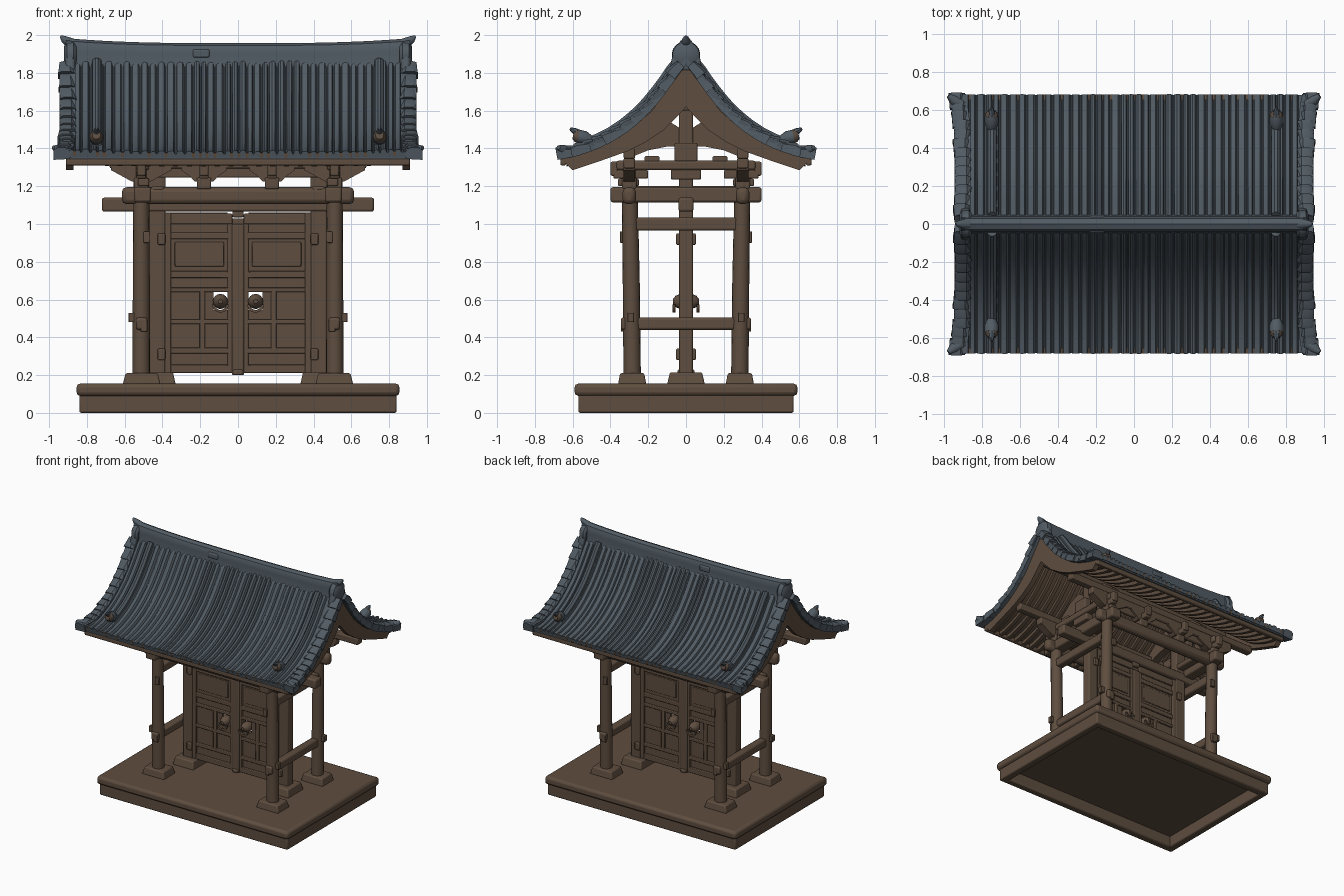
import bpy, bmesh, math, random
from mathutils import Vector

random.seed(4)
old = bpy.data.objects.get("Cube")
if old:
    bpy.data.objects.remove(old, do_unlink=True)

def material(name, rgb):
    m = bpy.data.materials.new(name)
    m.use_nodes = True
    m.diffuse_color = (*rgb, 1)
    m.node_tree.nodes["Principled BSDF"].inputs["Base Color"].default_value = (*rgb, 1)
    return m

TIMBER = material("brown timber", (0.113, 0.075, 0.050))
SLATE = material("blue grey tile", (0.083, 0.105, 0.126))
OLD = material("weathered brown", (0.105, 0.074, 0.054))

def finish(name, bm, mat, mirror="", bevel=0.0):
    bmesh.ops.recalc_face_normals(bm, faces=bm.faces)
    mesh = bpy.data.meshes.new(name)
    bm.to_mesh(mesh)
    bm.free()
    mesh.materials.append(mat)
    ob = bpy.data.objects.new(name, mesh)
    bpy.context.collection.objects.link(ob)
    if mirror:
        mod = ob.modifiers.new("mirror", "MIRROR")
        mod.use_axis = ["X" in mirror, "Y" in mirror, False]
        mod.use_mirror_merge = False
    if bevel:
        mod = ob.modifiers.new("bevel", "BEVEL")
        mod.width, mod.segments = bevel, 2
    bpy.ops.object.select_all(action="DESELECT")
    ob.select_set(True)
    bpy.context.view_layer.objects.active = ob
    bpy.ops.object.shade_smooth_by_angle(angle=math.radians(35))

def loft(bm, rings):
    rows = [[bm.verts.new(p) for p in ring] for ring in rings]
    n = len(rows[0])
    for a, b in zip(rows, rows[1:]):
        for i in range(n):
            bm.faces.new((a[i], a[(i + 1) % n], b[(i + 1) % n], b[i]))
    bm.faces.new(rows[0])
    bm.faces.new(rows[-1])

def boxes(name, parts, mat=TIMBER, mirror="", bevel=0.008, taper=1.0):
    """Boxes between (low, high) ranges on each axis, narrowed towards the top."""
    bm = bmesh.new()
    for x, y, z in parts:
        cx, cy = sum(x) / 2, sum(y) / 2
        loft(bm, [[(cx + (a - cx) * k, cy + (b - cy) * k, h)
                   for a, b in ((x[0], y[0]), (x[1], y[0]), (x[1], y[1]), (x[0], y[1]))]
                  for h, k in ((z[0], 1), (z[1], taper))])
    finish(name, bm, mat, mirror, bevel)

def rod(name, stations, mat=TIMBER, mirror="", sides=16):
    """Round part through (point, radius) stations."""
    axis = (Vector(stations[-1][0]) - Vector(stations[0][0])).normalized()
    u = axis.orthogonal().normalized()
    v = axis.cross(u)
    turn = [i * math.tau / sides for i in range(sides)]
    bm = bmesh.new()
    loft(bm, [[Vector(c) + r * (u * math.cos(a) + v * math.sin(a)) for a in turn]
              for c, r in stations])
    finish(name, bm, mat, mirror)

# Roof curve: height of the tile bed at a distance from the ridge
CURVE = [(0, 1.88), (.05, 1.83), (.1, 1.755), (.16, 1.675), (.23, 1.595), (.31, 1.525),
         (.39, 1.47), (.46, 1.435), (.52, 1.41), (.6, 1.385), (.68, 1.37)]

def height(y):
    for (a, za), (b, zb) in zip(CURVE, CURVE[1:]):
        if y <= b:
            return za + (zb - za) * (y - a) / (b - a)
    return CURVE[-1][1]

def frame(y):
    a, b = max(0, y - .04), min(.68, y + .04)
    t = Vector((0, b - a, height(b) - height(a))).normalized()
    return Vector((0, y, height(y))), t, Vector((0, -t.z, t.y))

def slope(bm, section, y0, y1, steps=14, flare=0.0):
    """Sweep an (x, offset) section down the roof curve, optionally flaring at the eave."""
    rings = []
    for i in range(steps + 1):
        y = y0 + (y1 - y0) * i / steps
        p, t, n = frame(y)
        curl = (y / .68) ** 6
        points = [(x, p + n * d) for x, d in section]
        rings.append([(x * (1 + flare * curl), max(0, q.y), q.z + .02 * curl * abs(x) ** 4)
                      for x, q in points])
    loft(bm, rings)

def strip(x, half, low, high):
    return [(x - half, low), (x + half, low), (x + half, high), (x - half, high)]

# Platform: a slab on a hollow frame of four sills
boxes("platform_side_sills", [((.78, .84), (-.57, .57), (0, .1))], mirror="X", bevel=.01)
boxes("platform_long_sills", [((-.83, .83), (.51, .57), (0, .1))], mirror="Y", bevel=.01)
boxes("platform_top", [((-.855, .855), (-.59, .59), (.09, .155))], bevel=.02)

# Posts and their footings
boxes("corner_footings", [((.41, .61), (.21, .36), (.15, .21))], mirror="XY", taper=.85)
boxes("door_post_footings", [((.33, .52), (-.1, .1), (.15, .215))], mirror="X", taper=.85)
rod("corner_posts", [((.512, .285, .2), .046), ((.512, .29, .7), .045), ((.512, .3, 1.3), .041)], mirror="XY")
boxes("door_posts", [((.385, .47), (-.036, .036), (.2, 1.62))], mirror="X")

# Side ties joining each row of posts
boxes("side_ties", [((.48, .54), (-.345, .345), (.44, .505)), ((.48, .54), (-.33, .33), (.965, 1.035)),
                    ((.46, .55), (-.40, .40), (1.115, 1.195)), ((.39, .46), (-.33, .33), (1.16, 1.2)),
                    ((.47, .54), (-.37, .37), (1.285, 1.335))], mirror="X", bevel=.012)
boxes("tie_wedges", [((.545, .58), (.275, .31), (.48, .53)), ((.48, .515), (.325, .345), (.43, .49)),
                     ((.465, .5), (.33, .35), (.9, .96))], mirror="XY", bevel=.004)

# Long beams
boxes("door_lintel", [((-.72, .72), (-.04, .04), (1.065, 1.14))], bevel=.012)
boxes("front_back_beams", [((-.615, .615), (.265, .335), (1.105, 1.195))], mirror="Y", bevel=.025)
boxes("eave_purlins", [((-.68, .68), (.27, .33), (1.295, 1.35)), ((-.88, .88), (.27, .33), (1.345, 1.4)),
                       ((-.58, .58), (.285, .315), (1.245, 1.3))], mirror="Y")
boxes("ridge_purlin", [((-.88, .88), (-.03, .03), (1.6, 1.68))])

# Bracket sets: cap block and ornamental nose, carried under boat-shaped arms
parts = []
for x in (.18, .512):
    parts += [((x - .038, x + .038), (.262, .338), (1.185, 1.245)),
              ((x - .025, x + .025), (.2, .385), (1.24, 1.285)),
              ((x - .024, x + .024), (.36, .4), (1.255, 1.33))]
boxes("bracket_blocks", parts, mirror="XY")
bm = bmesh.new()
for x, reach in ((.18, .12), (.512, .16)):
    loft(bm, [[(x - w, y, z) for y, z in ((.27, lo), (.33, lo), (.33, 1.305), (.27, 1.305))]
              for w, lo in ((reach, 1.285), (reach * .6, 1.25), (.05, 1.225),
                            (-.05, 1.225), (-reach * .6, 1.25), (-reach, 1.285))])
finish("boat_arms", bm, TIMBER, "XY")
boxes("gable_brackets", [((.47, .53), (-.08, .08), (1.235, 1.29)), ((.47, .53), (.14, .22), (1.31, 1.36)),
                         ((.47, .53), (.25, .36), (1.2, 1.24)), ((.47, .53), (-.06, .06), (1.33, 1.43))],
      mirror="XY")

# Curved gable struts between king post and purlin
bm = bmesh.new()
loft(bm, [[(x, y, z) for x, z in ((.4, lo), (.46, lo), (.46, hi), (.4, hi))]
          for y, lo, hi in ((.02, 1.41, 1.5), (.1, 1.41, 1.55), (.2, 1.39, 1.51), (.3, 1.35, 1.43))])
finish("gable_struts", bm, TIMBER, "XY")

# Pair of doors, each a thin panel with an opening behind its handle
boxes("door_panels", [((.0, .055), (-.015, .015), (.21, 1.03)), ((.13, .4), (-.015, .015), (.21, 1.06)),
                      ((.055, .13), (-.015, .015), (.21, .545)), ((.055, .13), (-.015, .015), (.64, 1.06))],
      mirror="X", bevel=0)
rails = [(.21, .255), (.315, .345), (.47, .495), (.64, .665), (.715, .75), (.92, .955), (1.0, 1.055)]
parts = [((.03, .4), (-.028, .028), z) for z in rails]
parts += [((.355, .4), (-.032, .032), (.21, 1.06)), ((.025, .055), (-.028, .028), (.21, 1.0)),
          ((.175, .205), (-.028, .028), (.32, .66))]
boxes("door_rails", parts, mirror="X", bevel=.005)
boxes("raised_panels", [((.075, .335), (-.022, .022), (.775, .905))], mirror="X", bevel=.005)
boxes("centre_batten", [((-.032, .032), (-.036, .036), (.2, 1.0)), ((-.025, .025), (-.045, .045), (.2, .23)),
                        ((-.03, .03), (-.034, .034), (1.035, 1.07))])
boxes("door_hinges", [((.385, .425), (.03, .052), z) for z in ((.28, .34), (.89, .95))],
      mirror="XY", bevel=.006)
rod("handle_bosses", [((.093, .0, .59), .038), ((.093, .03, .59), .04), ((.093, .055, .59), .03),
                      ((.093, .07, .59), .012)], mirror="XY")
bm = bmesh.new()
loft(bm, [[(.093 + r * math.cos(a), y, .575 + r * math.sin(a)) for r, y in
           ((.03, .055), (.044, .055), (.044, .072), (.03, .072))]
          for a in [math.pi + i * math.pi / 10 for i in range(11)]])
finish("handle_rings", bm, TIMBER, "XY")

# Timber under-roof: soffit, rafters and eave board
bm = bmesh.new()
slope(bm, strip(0, .9, -.05, -.028), 0, .655)
finish("soffit", bm, TIMBER, "Y")
bm = bmesh.new()
for i in range(24):
    slope(bm, strip(-.845 + i * 1.69 / 23, .014, -.073, -.045), .03, .645)
finish("rafters", bm, TIMBER, "Y")
boxes("eave_boards", [((-.91, .91), (.635, .665), (1.31, 1.345))], mirror="Y")

# Bargeboards, deep at the peak and slimmer at the eave
tops = [(0, 1.84), (.08, 1.735), (.18, 1.6), (.28, 1.51), (.39, 1.44), (.53, 1.385), (.665, 1.35)]
lows = [(0, 1.62), (.05, 1.565), (.12, 1.495), (.22, 1.43), (.31, 1.385), (.45, 1.335), (.6, 1.285)]
bm = bmesh.new()
loft(bm, [[(.87, *a), (.91, *a), (.91, *b), (.87, *b)] for a, b in zip(tops, lows)])
finish("bargeboards", bm, TIMBER, "XY")

# Tile field: uneven raised rolls down the slope, a lip, and timber showing at some eave gaps
section, gaps, x = [], bmesh.new(), -.9
while x < .87:
    w = random.uniform(.032, .052)
    h = random.uniform(.012, .022)
    section += [(x, 0), (x + .1 * w, h * .7), (x + .35 * w, h), (x + .7 * w, h * .9), (x + .88 * w, 0)]
    if random.random() < .4:
        slope(gaps, strip(x + .94 * w, .008, -.02, .006), .655, .68, 2)
    x += w
finish("eave_gap_slips", gaps, TIMBER, "Y")
bm = bmesh.new()
slope(bm, section + [(.92, 0), (.92, -.03), (-.92, -.03)], .0, .68, 18)
slope(bm, strip(0, .92, -.04, -.02), .655, .675, 2)
finish("tile_field", bm, SLATE, "Y")

# Verge: overlapping tiles stepping down each gable edge
bm = bmesh.new()
slope(bm, [(.86, -.03), (.935, -.03), (.945, .012), (.86, .02)], .03, .68, flare=.03)
for i in range(13):
    y = .06 + .59 * i / 12
    p, t, n = frame(y)
    cx = .905 + .03 * (y / .68) ** 6 + random.uniform(-.006, .006)
    loft(bm, [[Vector((cx + a * half, 0, 0)) + p + t * s + n * d for a, d in
               ((-1, -.025), (1, -.03), (1, top * .6), (.5, top), (-.5, top), (-1, top * .5))]
              for s, top, half in ((-.045, .018, .036), (.02, .038, .041), (.036, .036, .044))])
finish("verge_tiles", bm, SLATE, "XY")
rod("eave_corner_tips", [((.9, .62, 1.385), .03), ((.95, .655, 1.39), .03), ((.978, .675, 1.405), .012)],
    SLATE, "XY", 10)

# Descending ridges with round end finials
bm = bmesh.new()
slope(bm, [(.72, -.01), (.725, .03), (.74, .045), (.755, .045), (.77, .03), (.775, -.01)], .03, .54)
finish("descending_ridges", bm, SLATE, "XY")
rod("ridge_end_finials", [((.75, .5, 1.445), .022), ((.75, .535, 1.455), .038), ((.75, .57, 1.463), .038)],
    SLATE, "XY", 12)
rod("finial_faces", [((.75, .565, 1.462), .036), ((.75, .58, 1.466), .034), ((.75, .597, 1.47), .022)],
    OLD, "XY", 12)
rod("finial_tips", [((.75, .56, 1.475), .022), ((.75, .595, 1.495), .016), ((.75, .615, 1.505), .006)],
    SLATE, "XY", 8)

# Main ridge, sagging in the middle, with end ornaments
outline = [(-.05, 1.835), (-.04, 1.9), (-.042, 1.915), (-.03, 1.945), (0, 1.957),
           (.03, 1.945), (.042, 1.915), (.04, 1.9), (.05, 1.835)]
bm = bmesh.new()
loft(bm, [[(x, y, z + .035 * abs(x) ** 3 * (z - 1.835) / .12) for y, z in outline]
          for x in [-.91 + 1.82 * i / 20 for i in range(21)]])
finish("main_ridge", bm, SLATE)
rod("ridge_end_discs", [((.855, 0, 1.893), .06), ((.87, 0, 1.893), .076), ((.905, 0, 1.893), .072),
                        ((.92, 0, 1.893), .05)], SLATE, "X", 20)
rod("ridge_horns", [((.85, 0, 1.945), .03), ((.9, 0, 1.965), .026), ((.925, 0, 1.98), .018),
                    ((.94, 0, 1.994), .006)], SLATE, "X", 12)
boxes("ridge_end_skirts", [((.86, .915), (-.088, .088), (1.81, 1.9))], SLATE, "X", .015, .8)
boxes("ridge_crests", [((-.24, -.15), (-.048, .048), (1.88, 1.925))], SLATE, "", .01)
